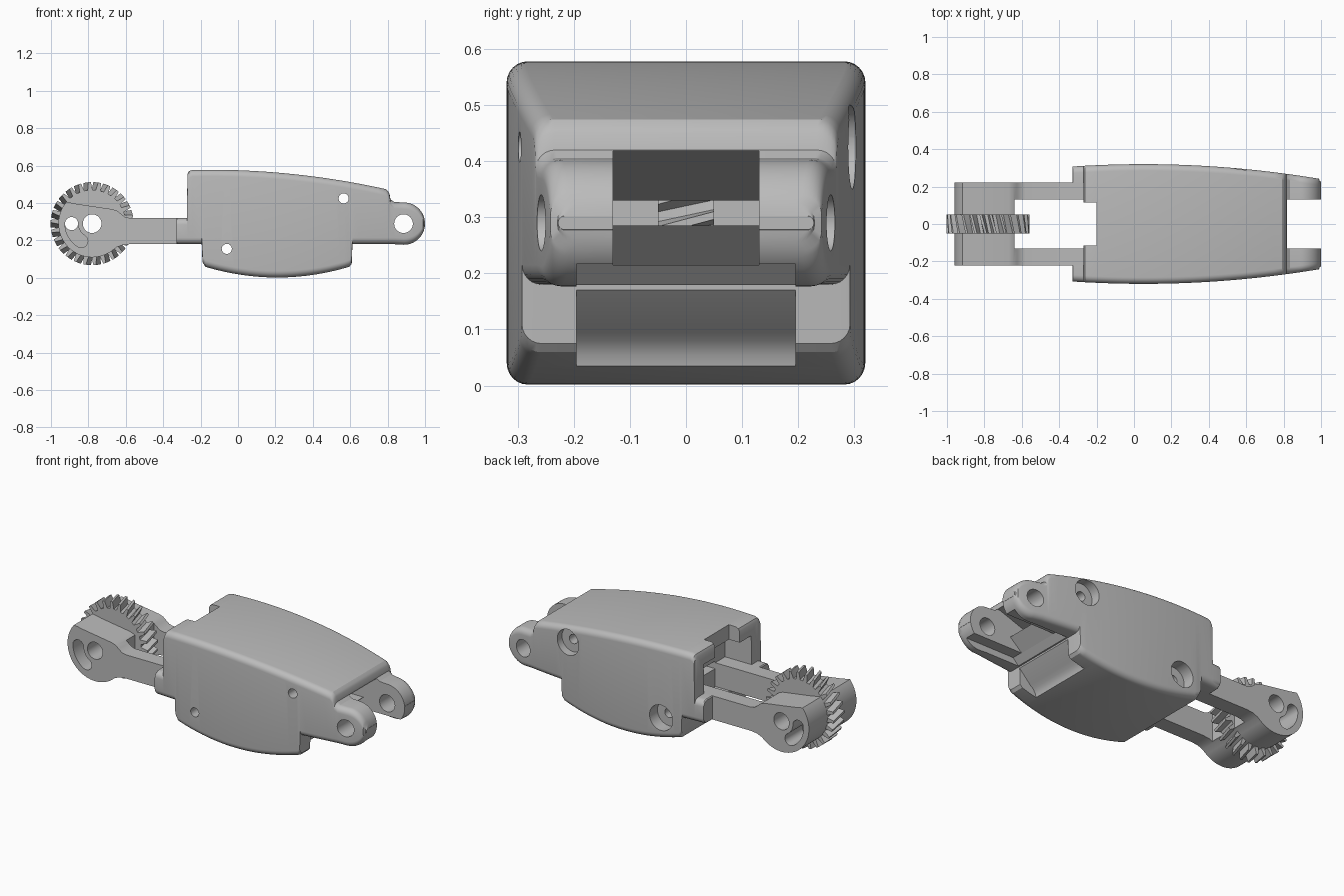
import bpy, bmesh
from math import sin, cos, pi, radians

if "Cube" in bpy.data.objects:
    bpy.data.objects.remove(bpy.data.objects["Cube"])

grey = bpy.data.materials.new("plain grey")
grey.use_nodes = True
grey.diffuse_color = (0.5, 0.5, 0.5, 1)
grey.node_tree.nodes["Principled BSDF"].inputs["Base Color"].default_value = (0.5, 0.5, 0.5, 1)


def loft(name, rings):
    """Skin a list of equal-length rings and cap both ends."""
    bm = bmesh.new()
    rows = [[bm.verts.new(p) for p in ring] for ring in rings]
    n = len(rows[0])
    for a, b in zip(rows, rows[1:]):
        for i in range(n):
            bm.faces.new((a[i], a[(i + 1) % n], b[(i + 1) % n], b[i]))
    bm.faces.new(rows[0])
    bm.faces.new(rows[-1])
    bmesh.ops.recalc_face_normals(bm, faces=bm.faces)
    mesh = bpy.data.meshes.new(name)
    bm.to_mesh(mesh)
    bm.free()
    mesh.materials.append(grey)
    obj = bpy.data.objects.new(name, mesh)
    bpy.context.collection.objects.link(obj)
    return obj


def prism(name, outline, y0, y1):
    """Extrude an x-z outline along y."""
    return loft(name, [[(x, y, z) for x, z in outline] for y in (y0, y1)])


def box(x0, x1, y0, y1, z0, z1):
    return prism("cutter", [(x0, z0), (x1, z0), (x1, z1), (x0, z1)], y0, y1)


def arc(cx, cz, r, a0, a1, n=32):
    return [(cx + r * cos(radians(a0 + (a1 - a0) * i / n)),
             cz + r * sin(radians(a0 + (a1 - a0) * i / n))) for i in range(n + 1)]


def hole(x, z, r, y0=-0.5, y1=0.5):
    return prism("cutter", arc(x, z, r, 0, 360)[:-1], y0, y1)


def cut(obj, cutter):
    cutter.hide_render = True
    mod = obj.modifiers.new("cut", "BOOLEAN")
    mod.operation = "DIFFERENCE"
    mod.solver = "EXACT"
    mod.object = cutter
    bpy.context.view_layer.objects.active = obj
    bpy.ops.object.modifier_apply(modifier=mod.name)
    bpy.data.objects.remove(cutter)


def smooth(obj):
    bpy.ops.object.select_all(action="DESELECT")
    obj.select_set(True)
    bpy.context.view_layer.objects.active = obj
    bpy.ops.object.shade_smooth_by_angle(angle=radians(30))


# Housing shell: rounded sections along x
def top(x):
    return 0.578 - 0.108 * (abs(x + 0.15) / 0.96) ** 2


def bottom(x):
    return 0.002 + 0.062 * ((x - 0.21) / 0.4) ** 2


def section(x, zb, zt):
    hw = 0.32 - 0.08 * ((x - 0.05) / 0.95) ** 2
    if x > 0.99:
        hw -= 0.012
    r = min(0.035, (zt - zb) * 0.49)
    corners = ((1, zt - r, 0), (-1, zt - r, 90), (-1, zb + r, 180), (1, zb + r, 270))
    return [(x, y, z) for s, cz, a in corners
            for y, z in arc(s * (hw - r), cz, r, a, a + 90, 6)]


LOW = 0.18
stations = [(-0.33, 0.185, 0.315), (-0.325, LOW, 0.32), (-0.274, LOW, 0.32),
            (-0.27, LOW, 0.555), (-0.262, LOW, 0.57), (-0.245, LOW, top(-0.245)),
            (-0.194, LOW, top(-0.194)), (-0.19, 0.085, top(-0.19))]
stations += [(x, bottom(x), top(x)) for x in [-0.175 + 0.77 * i / 30 for i in range(31)]]
stations += [(0.608, 0.075, top(0.608)), (0.612, LOW, top(0.612))]
stations += [(x, LOW, top(x)) for x in (0.65, 0.7, 0.75, 0.79)]
stations += [(0.803, LOW, 0.462), (0.81, LOW, 0.45), (0.815, LOW, 0.42), (0.835, LOW, 0.406)]
stations += [(x, 0.29 - h, 0.29 + h) for x, h in
             [(0.887 + 0.113 * sin(a), max(0.113 * cos(a), 0.012))
              for a in [pi / 2 * i / 14 for i in range(15)]]]
housing = loft("housing", [section(*s) for s in stations])

# Fork slot, through tunnel and slanted clearance under it
cut(housing, prism("cutter", [(1.1, 0.425), (0.8, 0.418), (0.55, 0.33), (-0.3, 0.33),
                              (-0.3, 0.285), (0.73, 0.285), (0.65, 0.215), (1.1, 0.215)],
                   -0.13, 0.13))
cut(housing, prism("cutter", [(0.5, -0.05), (0.5, 0.03), (0.505, 0.055), (0.52, 0.08),
                              (0.54, 0.095), (0.656, 0.217), (1.1, 0.217), (1.1, -0.05)],
                   -0.195, 0.195))
# Rear pocket and the notch in its roof
cut(housing, box(-0.5, -0.1, -0.222, 0.222, 0.179, 0.49))
cut(housing, box(-0.5, -0.2, -0.115, 0.115, 0.3, 0.7))
# Pivot bore and screw holes with counterbores on the back
cut(housing, hole(0.885, 0.29, 0.05))
for x, z in ((0.565, 0.425), (-0.06, 0.155)):
    cut(housing, hole(x, z, 0.027))
    cut(housing, hole(x, z, 0.075, 0.245, 0.5))
smooth(housing)

# Twin arms with a shared round head
AX, AZ = -0.78, 0.29
head = arc(AX, AZ, 0.18, 140, 305, 40)
head += [(-0.65, 0.163), (-0.62, 0.175), (-0.58, 0.18), (-0.09, 0.18), (-0.09, 0.32),
         (-0.58, 0.32), (-0.605, 0.326), (-0.625, 0.342), (-0.645, 0.358), (-0.67, 0.367),
         (-0.86, 0.395), (-0.89, 0.401)]
arms = prism("arms", head, -0.222, 0.222)
cut(arms, box(-0.64, 0, -0.13, 0.13, 0, 0.6))

# Helical gear ring in the middle of the head
TEETH = 26


def gear_ring(y, turn):
    pts = []
    for i in range(TEETH):
        for f, r in ((-0.30, 0.18), (-0.13, 0.222), (0.13, 0.222), (0.30, 0.18)):
            a = 2 * pi * (i + f) / TEETH + turn
            pts.append((AX + r * cos(a), y, AZ + r * sin(a)))
    return pts


gear = loft("gear", [gear_ring(-0.05 + 0.1 * i / 4, 0.03 * (i - 2)) for i in range(5)])

# Curved slot in both cheeks, link hole and axle hole through everything
slot = arc(AX, AZ, 0.145, 180, 238, 16) + arc(AX - 0.058, AZ - 0.093, 0.035, 238, 418, 12)[1:-1]
slot += arc(AX, AZ, 0.075, 238, 180, 16) + arc(AX - 0.11, AZ, 0.035, 0, 180, 12)[1:-1]
for y0, y1 in ((-0.3, -0.06), (0.06, 0.3)):
    cut(arms, prism("cutter", slot, y0, y1))
for part in (arms, gear):
    cut(part, hole(AX, AZ, 0.05))
    cut(part, hole(AX - 0.11, AZ, 0.035))
    smooth(part)
